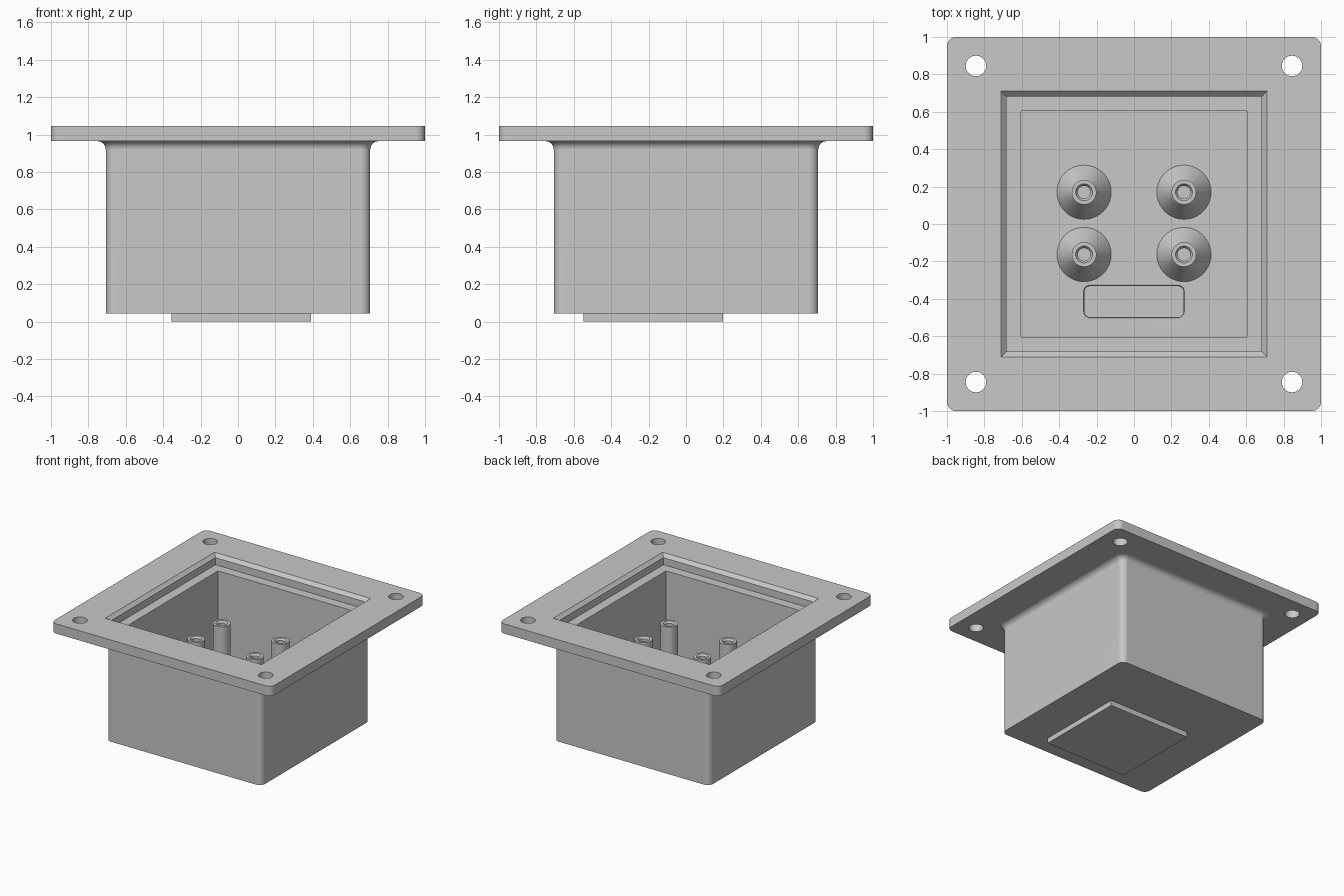
import bpy, bmesh, math

if "Cube" in bpy.data.objects:
    bpy.data.objects.remove(bpy.data.objects["Cube"])

grey = bpy.data.materials.new("light_grey")
grey.diffuse_color = (0.58, 0.58, 0.58, 1)
grey.use_nodes = True
grey.node_tree.nodes["Principled BSDF"].inputs["Base Color"].default_value = grey.diffuse_color


def rounded(hx, hy, r, z, seg=8, cx=0, cy=0):
    """Ring of points around a rectangle, with rounded corners if r > 0."""
    pts = []
    for k, (sx, sy) in enumerate([(1, 1), (-1, 1), (-1, -1), (1, -1)]):
        for i in range(seg + 1 if r else 1):
            a = math.pi / 2 * (k + i / seg)
            pts.append((cx + sx * (hx - r) + r * math.cos(a),
                        cy + sy * (hy - r) + r * math.sin(a), z))
    return pts


def circle(r, z, cx=0, cy=0, n=40):
    return [(cx + r * math.cos(2 * math.pi * i / n),
             cy + r * math.sin(2 * math.pi * i / n), z) for i in range(n)]


def loft(name, rings):
    """Skin consecutive rings and cap both ends."""
    bm = bmesh.new()
    vs = [[bm.verts.new(p) for p in ring] for ring in rings]
    n = len(vs[0])
    for a, b in zip(vs, vs[1:]):
        for i in range(n):
            j = (i + 1) % n
            bm.faces.new((a[i], a[j], b[j], b[i]))
    bm.faces.new(vs[0][::-1])
    bm.faces.new(vs[-1])
    bmesh.ops.recalc_face_normals(bm, faces=bm.faces)
    me = bpy.data.meshes.new(name)
    bm.to_mesh(me)
    bm.free()
    me.materials.append(grey)
    ob = bpy.data.objects.new(name, me)
    bpy.context.collection.objects.link(ob)
    return ob


def activate(ob):
    bpy.ops.object.select_all(action='DESELECT')
    ob.select_set(True)
    bpy.context.view_layer.objects.active = ob


def cut(ob, cutter):
    activate(ob)
    m = ob.modifiers.new("cut", 'BOOLEAN')
    m.operation, m.solver, m.object = 'DIFFERENCE', 'EXACT', cutter
    bpy.ops.object.modifier_apply(modifier=m.name)
    bpy.data.objects.remove(cutter)


def smooth(ob):
    activate(ob)
    bpy.ops.object.shade_smooth_by_angle(angle=math.radians(30))
    m = ob.modifiers.new("weighted", 'WEIGHTED_NORMAL')
    m.keep_sharp = True


FLOOR, BASE, UNDER, TOP = 0.145, 0.043, 0.965, 1.045
BODY, FILLET = 0.707, 0.045

# Box body, fillet under the flange, and flange
rings = [rounded(BODY, BODY, 0.05, BASE)]
for i in range(7):
    a = math.pi / 2 * i / 6
    d = FILLET * (1 - math.cos(a))
    rings.append(rounded(BODY + d, BODY + d, 0.05 + d,
                         UNDER - FILLET + FILLET * math.sin(a)))
rings += [rounded(1, 1, 0.05, UNDER), rounded(1, 1, 0.05, TOP)]
housing = loft("housing", rings)

# Cavity with bevelled mouth and lid ledge
cut(housing, loft("cavity_cutter", [
    rounded(h, h, 0, z) for h, z in
    [(0.605, FLOOR), (0.605, 0.96), (0.683, 0.96), (0.683, 1.018), (0.74, 1.075)]]))

# Corner screw holes
for x in (-0.845, 0.845):
    for y in (-0.845, 0.845):
        cut(housing, loft("hole_cutter", [circle(0.055, 0.9, x, y),
                                          circle(0.055, 1.1, x, y)]))

# Rounded pocket in the floor, with an eased rim
cut(housing, loft("pocket_cutter", [
    rounded(0.265 + d, 0.083 + d, 0.03 + d, z, cy=-0.415) for d, z in
    [(0, 0.085), (0, FLOOR - 0.012), (0.004, FLOOR - 0.004),
     (0.012, FLOOR), (0.012, FLOOR + 0.05)]]))
smooth(housing)

# Square pad under the body
loft("bottom_pad", [rounded(0.373, 0.373, 0, z, cx=0.017, cy=-0.175)
                    for z in (0, BASE + 0.01)])

# Hollow mounting posts on conical feet
PROFILE = [(0.145, FLOOR - 0.01), (0.145, FLOOR), (0.066, FLOOR + 0.12),
           (0.066, 0.787), (0.045, 0.787), (0.034, 0.772), (0.034, 0.5)]
for x in (-0.267, 0.267):
    for y in (-0.163, 0.17):
        smooth(loft("mounting_post", [circle(r, z, x, y) for r, z in PROFILE]))
